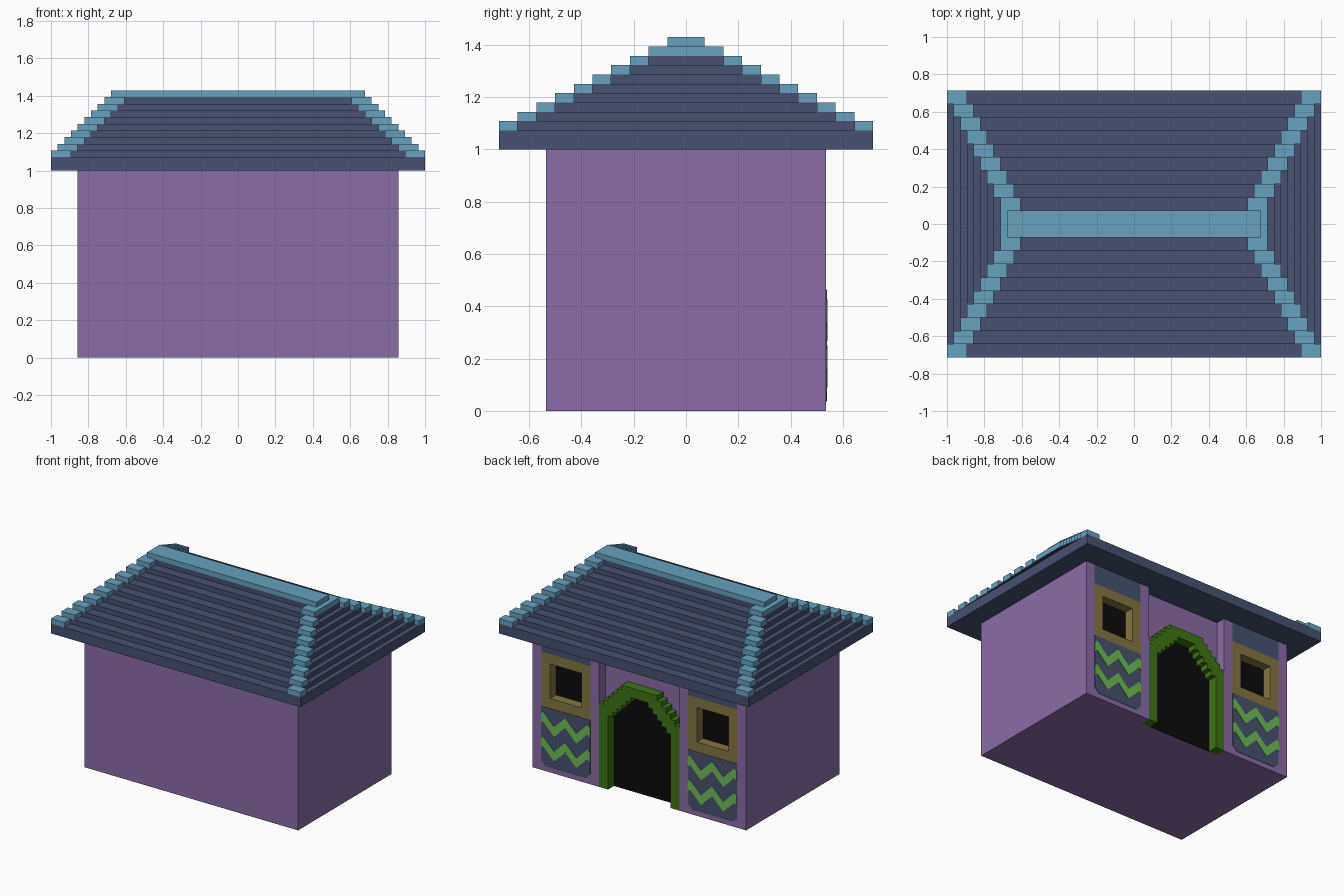
import bpy, bmesh

U = 1 / 28  # one block unit

if "Cube" in bpy.data.objects:
    bpy.data.objects.remove(bpy.data.objects["Cube"], do_unlink=True)


def material(name, hex_code):
    srgb = [int(hex_code[i:i + 2], 16) / 255 for i in (0, 2, 4)]
    col = [c / 12.92 if c <= 0.04045 else ((c + 0.055) / 1.055) ** 2.4 for c in srgb] + [1]
    m = bpy.data.materials.new(name)
    m.use_nodes = True
    m.diffuse_color = col
    bsdf = next(n for n in m.node_tree.nodes if n.type == 'BSDF_PRINCIPLED')
    bsdf.inputs["Base Color"].default_value = col
    bsdf.inputs["Roughness"].default_value = 0.9
    return m


PURPLE = material("purple plaster", "8A6DA5")
SLATE = material("slate blue", "475270")
SKY = material("light blue trim", "66A2BE")
OLIVE = material("olive yellow", "85763F")
ARCH = material("dark green", "3F7512")
LIME = material("light green", "6CBE54")
BLACK = material("black", "0B0B0B")


def finish(name, bm, mat):
    bmesh.ops.recalc_face_normals(bm, faces=bm.faces)
    bmesh.ops.scale(bm, vec=(U, U, U), verts=bm.verts)
    me = bpy.data.meshes.new(name)
    bm.to_mesh(me)
    bm.free()
    me.materials.append(mat)
    ob = bpy.data.objects.new(name, me)
    bpy.context.scene.collection.objects.link(ob)
    return ob


def boxes(name, mat, items):
    """Each item is (x0, x1, y0, y1, z0, z1) in block units."""
    bm = bmesh.new()
    for x0, x1, y0, y1, z0, z1 in items:
        vs = bmesh.ops.create_cube(bm, size=1)["verts"]
        for v in vs:
            v.co.x = x1 if v.co.x > 0 else x0
            v.co.y = y1 if v.co.y > 0 else y0
            v.co.z = z1 if v.co.z > 0 else z0
    return finish(name, bm, mat)


def extruded(name, mat, outlines, y0, y1):
    """Extrude (x, z) outlines along y."""
    bm = bmesh.new()
    for pts in outlines:
        f = bm.faces.new([bm.verts.new((x, y0, z)) for x, z in pts])
        ext = bmesh.ops.extrude_face_region(bm, geom=[f])["geom"]
        for v in ext:
            if isinstance(v, bmesh.types.BMVert):
                v.co.y = y1
    return finish(name, bm, mat)


# Main body; the decorated facade stands in front of it on the +y side
boxes("house_body", PURPLE, [(-24, 24, -15, 13, 0, 28)])

for side, bx in (("left", 11), ("right", -22)):  # bx = low x of the decorated strip
    a, b = bx, bx + 11
    # Plaster piers beside and below the decoration
    boxes(side + "_bay_wall", PURPLE, [
        (a - 2, a, 13, 15, 0, 28), (b, b + 2, 13, 15, 0, 28), (a, b, 13, 15, 0, 13)])
    boxes(side + "_frieze", SLATE, [(a, b, 13, 15, 24, 28)])
    # Window surround with a deep reveal and a dark pane
    boxes(side + "_window_frame", OLIVE, [
        (a, a + 2, 13, 15, 13, 24), (b - 2, b, 13, 15, 13, 24),
        (a + 2, b - 2, 13, 15, 13, 15), (a + 2, b - 2, 13, 15, 22, 24)])
    boxes(side + "_window_pane", BLACK, [(a + 2, b - 2, 13, 13.1, 15, 22)])
    # Painted lower panel with clipped corners
    extruded(side + "_lower_panel", SLATE, [[
        (a + 1, 1), (b - 1, 1), (b, 2), (b, 13), (a, 13), (a, 2)]], 15, 15.08)
    # Two zigzag stripes
    strips = []
    for top in (12, 7):
        wave = [(b, top - 0.5), (b - 0.5, top), (b - 3, top - 2.5), (b - 5.5, top),
                (b - 8, top - 2.5), (b - 10.5, top), (a, top - 0.5)]
        for (x0, z0), (x1, z1) in zip(wave, wave[1:]):
            strips.append([(x0, z0), (x1, z1), (x1, z1 - 2), (x0, z0 - 2)])
    extruded(side + "_zigzag", LIME, strips, 15.08, 15.16)


# Stepped door arch in the central recess
def stair(x, z, steps):
    """Half of a stepped arch outline, from the ground up to the flat crown."""
    pts = [(x, 0), (x, z)]
    for i in range(steps):
        pts += [(x - i - 1, z + i), (x - i - 1, z + i + 1)]
    return pts


outer = stair(9, 17, 5)
outer = [(9, 0), (9, 17)] + outer[2:]
inner = stair(7, 15, 5)


def mirror(pts):
    return pts + [(-x, z) for x, z in reversed(pts)]


extruded("door_arch", ARCH, [mirror(outer) + list(reversed(mirror(inner)))], 13, 15)
extruded("doorway", BLACK, [mirror(inner)], 13, 13.1)

# Hipped roof of stacked slabs
slabs = [(-28, 28, -20, 20, 28, 30)]
for k in range(1, 9):
    slabs.append((-28 + k, 28 - k, -20 + 2 * k, 20 - 2 * k, 29 + k, 30 + k))
slabs.append((-18, 18, -2, 2, 38, 39))
boxes("roof_slabs", SLATE, slabs)

# Light blocks stepping up the four hips
hips = []
for k in range(8):
    for sx in (1, -1):
        for sy in (1, -1):
            xs = sorted((sx * (25 - k), sx * (28 - k)))
            ys = sorted((sy * (18 - 2 * k), sy * (20 - 2 * k)))
            hips.append((*xs, *ys, 30 + k, 31 + k))
boxes("hip_blocks", SKY, hips)

# Ridge cap and the blocks under its ends
boxes("ridge_cap", SKY, [(-19, 19, -2, 2, 39, 40),
                         (17, 20, -4, 4, 38, 39), (-20, -17, -4, 4, 38, 39)])
